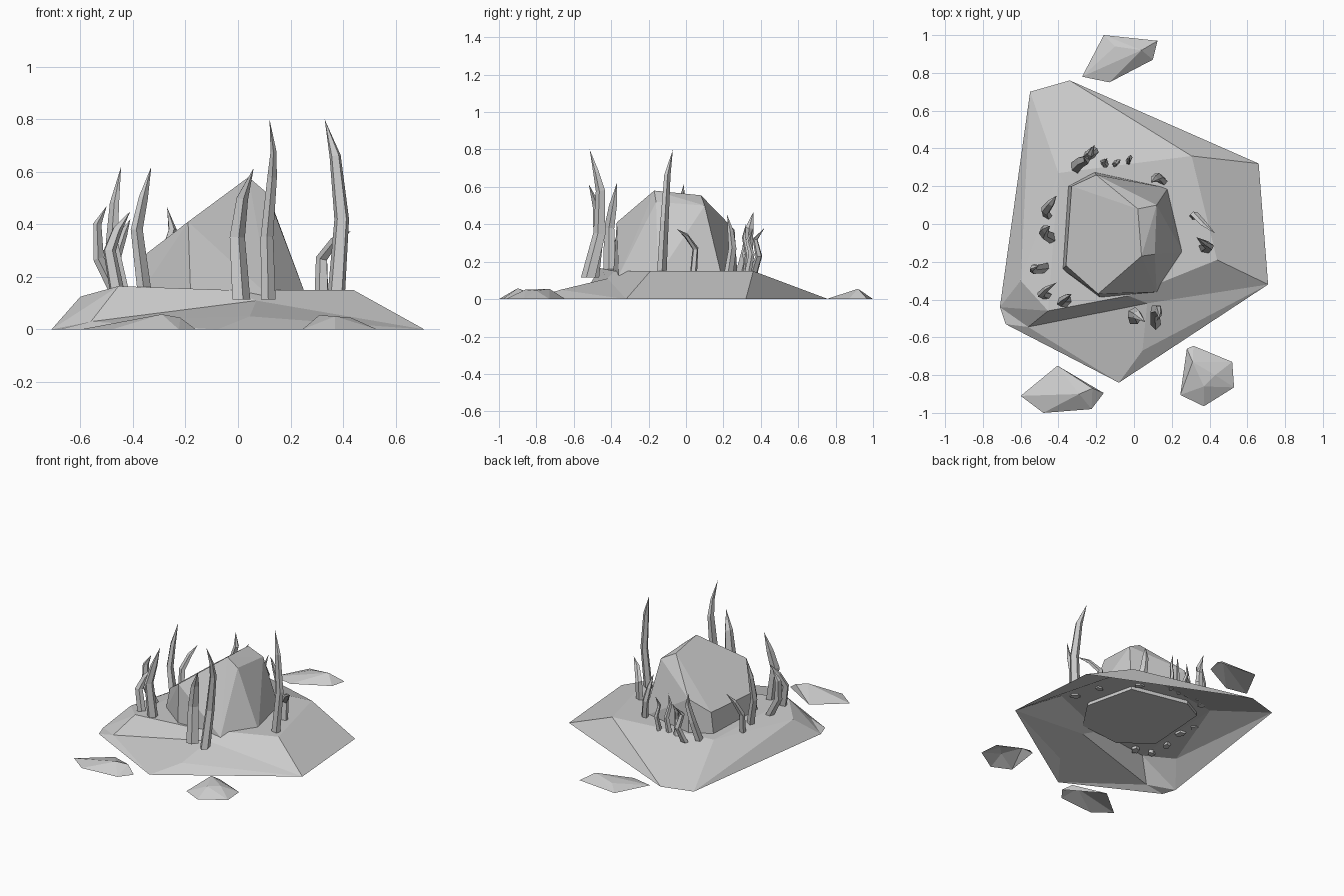
import bpy, bmesh, math
from mathutils import Vector

if "Cube" in bpy.data.objects:
    bpy.data.objects.remove(bpy.data.objects["Cube"])


def finish(bm, name):
    mesh = bpy.data.meshes.new(name)
    bm.to_mesh(mesh)
    bm.free()
    obj = bpy.data.objects.new(name, mesh)
    bpy.context.collection.objects.link(obj)
    return obj


def hull(name, pts, open_bottom=False):
    bm = bmesh.new()
    for p in pts:
        bm.verts.new(p)
    bmesh.ops.convex_hull(bm, input=bm.verts[:])
    bmesh.ops.dissolve_limit(bm, angle_limit=0.03, verts=bm.verts[:], edges=bm.edges[:])
    bmesh.ops.recalc_face_normals(bm, faces=bm.faces[:])
    if open_bottom:
        low = [f for f in bm.faces if f.normal.z < -0.9]
        bmesh.ops.delete(bm, geom=low, context='FACES_ONLY')
    return finish(bm, name)


def frond(bm, path, r):
    # tapered, bent, slightly flattened five-sided stalk ending in a point
    pts = [Vector(p) for p in path]
    n = len(pts)
    taper = [1.0, 0.85, 0.65, 0.4]
    turn = pts[0].x * 9 + pts[0].y * 5
    rings = []
    for i, p in enumerate(pts[:-1]):
        d = (pts[i + 1] - pts[max(i - 1, 0)]).normalized() if i else Vector((0, 0, 1))
        side = Vector((math.cos(turn), math.sin(turn), 0))
        u = (side - d * side.dot(d)).normalized()
        v = d.cross(u)
        k = r * taper[min(i, 3)]
        rings.append([bm.verts.new(p + u * k * math.cos(a) + v * k * 0.7 * math.sin(a))
                      for a in (j * math.tau / 5 for j in range(5))])
    tip = bm.verts.new(pts[-1])
    bm.faces.new(rings[0][::-1])
    for a, b in zip(rings, rings[1:]):
        for j in range(5):
            bm.faces.new((a[j], a[(j + 1) % 5], b[(j + 1) % 5], b[j]))
    for j in range(5):
        bm.faces.new((rings[-1][j], rings[-1][(j + 1) % 5], tip))


def plant(name, *stalks):
    bm = bmesh.new()
    for path, r in stalks:
        frond(bm, path, r)
    return finish(bm, name)


# Mound: open shell with a flat top and a stepped front slope
V = dict(
    B0=(-.55, .70, 0), B1=(-.34, .76, 0), B2=(.66, .32, 0), B3=(.71, -.32, 0),
    B4=(-.08, -.84, 0), B5=(-.68, -.53, 0), B6=(-.71, -.44, 0),
    T0=(.305, .36, .15), T1=(.44, -.19, .15), T2=(-.03, -.38, .15),
    T3=(-.455, -.46, .165), T4=(-.60, -.30, .125), T5=(-.40, .27, .15),
    L0=(-.56, -.545, .03), L1=(.045, -.67, .05), M=(.07, -.42, .11))
F = ["T0 T5 T2 T1", "T5 T4 T3", "T5 T3 T2", "T0 T1 B3 B2", "T0 B2 B1", "T0 B1 B0 T5",
     "T5 B0 T4", "T4 B0 B6", "T4 B6 T3", "T3 B6 L0", "B6 B5 L0", "L0 B5 B4",
     "L0 B4 L1", "L1 B4 B3", "T3 L0 M T2", "T2 M B3 T1", "L0 L1 M", "M L1 B3"]
bm = bmesh.new()
vs = {k: bm.verts.new(c) for k, c in V.items()}
for f in F:
    bm.faces.new([vs[k] for k in f.split()])
bmesh.ops.recalc_face_normals(bm, faces=bm.faces[:])
finish(bm, "mound")

# Boulder with a slanted top
foot = [(-.35, .2), (-.21, .275), (.18, .19), (.26, -.15), (.12, -.36), (-.18, -.39), (-.38, -.24)]
hull("boulder", [(x, y, .125) for x, y in foot] + [
    (.04, -.17, .58), (.02, .08, .555), (.11, -.16, .52), (.12, .1, .50),
    (-.19, -.37, .41), (-.36, -.22, .28), (-.33, .2, .29), (-.2, .26, .37)])

# Loose stones
stones = [
    ("back_stone", [(-.16, 1), (.125, .97), (.1, .87), (-.13, .75), (-.275, .78)],
     [(.04, .92, .055), (-.1, .94, .03)]),
    ("front_right_stone", [(.315, -.645), (.28, -.66), (.52, -.73), (.53, -.865), (.37, -.965), (.245, -.905)],
     [(.31, -.73, .055), (.37, -.86, .05), (.43, -.8, .045)]),
    ("front_left_stone", [(-.405, -.75), (-.16, -.895), (-.225, -.98), (-.48, -1), (-.6, -.91)],
     [(-.29, -.9, .058), (-.22, -.87, .045)])]
for name, ring, peaks in stones:
    hull(name, [(x, y, 0) for x, y in ring] + peaks, True)

# Tall plants
plant("front_plant",
      ([(.01, -.5, .115), (-.005, -.47, .35), (.015, -.48, .5), (.06, -.52, .615)], .042),
      ([(.115, -.52, .115), (.11, -.46, .35), (.13, -.455, .58), (.135, -.48, .68), (.12, -.515, .8)], .042))
plant("right_plant",
      ([(.375, -.13, .14), (.395, -.115, .42), (.37, -.1, .66), (.33, -.07, .8)], .036),
      ([(.32, .04, .14), (.32, .05, .27), (.37, 0, .34), (.43, -.05, .375)], .028))
plant("front_left_plant",
      ([(-.355, -.41, .14), (-.385, -.41, .38), (-.36, -.39, .5), (-.33, -.37, .62)], .036),
      ([(-.46, -.38, .14), (-.49, -.37, .3), (-.46, -.34, .38), (-.41, -.31, .45)], .03))
plant("left_plant",
      ([(-.44, -.07, .14), (-.48, -.05, .33), (-.47, -.03, .48), (-.445, -.01, .62)], .038),
      ([(-.46, .05, .14), (-.47, .07, .27), (-.44, .11, .36), (-.41, .15, .42)], .032),
      ([(-.46, -.23, .13), (-.53, -.24, .27), (-.535, -.23, .4), (-.50, -.22, .47)], .032))

# Short plants at the back
plant("back_plant",
      ([(.15, .23, .14), (.13, .25, .27), (.11, .24, .36), (.09, .22, .45)], .032),
      ([(-.03, .33, .14), (-.02, .35, .24), (-.03, .33, .31), (-.02, .36, .38)], .02),
      ([(-.1, .32, .14), (-.085, .33, .24), (-.1, .31, .33), (-.09, .32, .4)], .02),
      ([(-.16, .33, .14), (-.15, .31, .24), (-.16, .33, .3), (-.14, .35, .36)], .02))
plant("back_left_plant",
      ([(-.31, .3, .14), (-.28, .33, .27), (-.25, .34, .38), (-.27, .36, .465)], .036),
      ([(-.24, .36, .13), (-.21, .39, .23), (-.23, .37, .32), (-.21, .42, .38)], .03))
